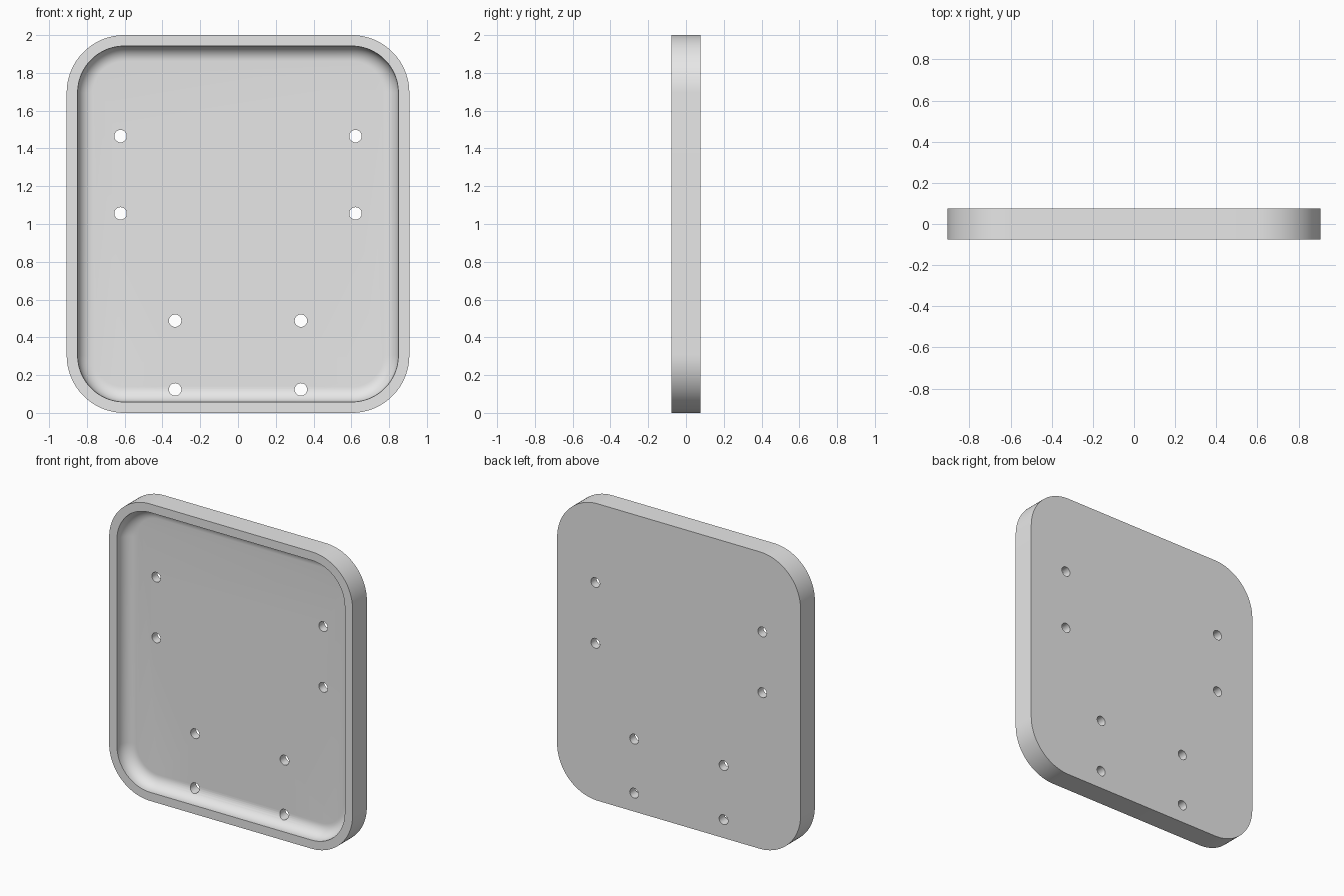
import bpy
import bmesh
from math import sin, cos, pi, radians
from mathutils import Matrix

cube = bpy.data.objects.get("Cube")
if cube:
    bpy.data.objects.remove(cube, do_unlink=True)

HALF_W, HALF_H, HALF_D = 0.907, 1.0, 0.076
CORNER = 0.305          # outer corner radius
RIM = 0.058             # rim width
DEPTH = 0.095           # recess depth
FILLET = 0.08           # radius where recess wall meets floor
ARC_STEPS = 24
FILLET_STEPS = 10

grey = bpy.data.materials.new("plain grey")
grey.use_nodes = True
grey.diffuse_color = (0.8, 0.8, 0.8, 1)
grey.node_tree.nodes["Principled BSDF"].inputs["Base Color"].default_value = (0.8, 0.8, 0.8, 1)


def ring(bm, inset, y):
    """Rounded rectangle of vertices, shrunk by inset, at depth y."""
    r = CORNER - inset
    cx, cz = HALF_W - CORNER, HALF_H - CORNER
    verts = []
    for quarter, (sx, sz) in enumerate([(1, 1), (-1, 1), (-1, -1), (1, -1)]):
        for i in range(ARC_STEPS + 1):
            a = (quarter + i / ARC_STEPS) * pi / 2
            verts.append(bm.verts.new((sx * cx + r * cos(a), y, HALF_H + sz * cz + r * sin(a))))
    return verts


def new_object(name, bm):
    bmesh.ops.recalc_face_normals(bm, faces=bm.faces)
    mesh = bpy.data.meshes.new(name)
    bm.to_mesh(mesh)
    bm.free()
    mesh.materials.append(grey)
    obj = bpy.data.objects.new(name, mesh)
    bpy.context.collection.objects.link(obj)
    return obj


# Tray: back edge, front edge, rim, then wall and fillet down to the floor
floor_y = -HALF_D + DEPTH
sections = [(0, HALF_D), (0, -HALF_D), (RIM, -HALF_D)]
for i in range(FILLET_STEPS + 1):
    a = i / FILLET_STEPS * pi / 2
    sections.append((RIM + FILLET * (1 - cos(a)), floor_y - FILLET * (1 - sin(a))))

bm = bmesh.new()
rings = [ring(bm, inset, y) for inset, y in sections]
for a, b in zip(rings, rings[1:]):
    n = len(a)
    for i in range(n):
        j = (i + 1) % n
        bm.faces.new((a[i], a[j], b[j], b[i]))
bm.faces.new(rings[0])
bm.faces.new(rings[-1])
tray = new_object("tray_plate", bm)

# Mounting holes, mirrored left and right
bm = bmesh.new()
for x, z in [(0.622, 1.465), (0.622, 1.056), (0.333, 0.488), (0.333, 0.124)]:
    for side in (-1, 1):
        place = Matrix.Translation((side * x, 0, z)) @ Matrix.Rotation(pi / 2, 4, "X")
        bmesh.ops.create_cone(bm, cap_ends=True, segments=32, radius1=0.033,
                              radius2=0.033, depth=0.5, matrix=place)
cutter = new_object("hole_cutter", bm)
cutter.hide_render = True

cut = tray.modifiers.new("holes", "BOOLEAN")
cut.operation = "DIFFERENCE"
cut.solver = "EXACT"
cut.object = cutter
bpy.context.view_layer.objects.active = tray
tray.select_set(True)
bpy.ops.object.modifier_apply(modifier=cut.name)
bpy.data.objects.remove(cutter, do_unlink=True)

# Smooth the curved walls, keep the flat faces flat and the edges crisp
for face in tray.data.polygons:
    face.use_smooth = abs(face.normal.y) < 0.999
tray.data.set_sharp_from_angle(angle=radians(35))
